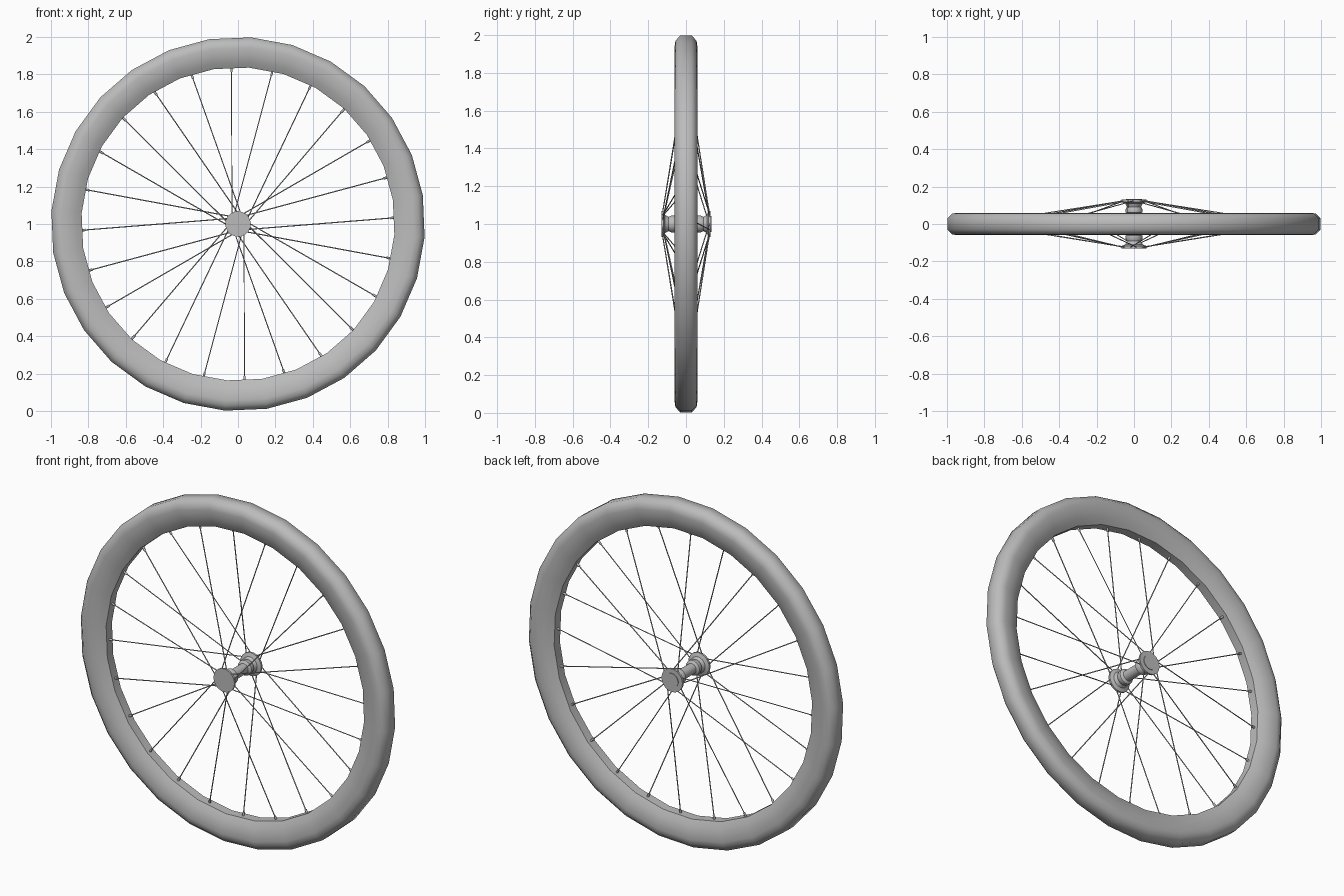
import bpy, bmesh, math
from mathutils import Vector

cube = bpy.data.objects.get("Cube")
if cube:
    bpy.data.objects.remove(cube)

CENTRE = Vector((0, 0, 1))

grey = bpy.data.materials.new("light_grey")
grey.use_nodes = True
grey.diffuse_color = (0.5, 0.5, 0.5, 1)
grey.node_tree.nodes["Principled BSDF"].inputs["Base Color"].default_value = (0.5, 0.5, 0.5, 1)


def finish(name, bm, angle):
    bmesh.ops.remove_doubles(bm, verts=bm.verts, dist=0.0001)
    bmesh.ops.recalc_face_normals(bm, faces=bm.faces)
    mesh = bpy.data.meshes.new(name)
    bm.to_mesh(mesh)
    bm.free()
    mesh.materials.append(grey)
    ob = bpy.data.objects.new(name, mesh)
    bpy.context.collection.objects.link(ob)
    bpy.ops.object.select_all(action='DESELECT')
    ob.select_set(True)
    bpy.context.view_layer.objects.active = ob
    bpy.ops.object.shade_smooth_by_angle(angle=math.radians(angle))


def polar(radius, angle, y):
    """Point around the axle, angle measured clockwise from the top."""
    return CENTRE + Vector((radius * math.sin(angle), y, radius * math.cos(angle)))


def lathe(name, profile, sides, phase=0, closed=False, angle=40):
    """Turn a (radius, y) profile around the axle."""
    bm = bmesh.new()
    rings = [[bm.verts.new(polar(r, math.radians(phase) + math.tau * i / sides, y))
              for r, y in profile] for i in range(sides)]
    n = len(profile)
    for i in range(sides):
        a, b = rings[i], rings[(i + 1) % sides]
        for j in range(n if closed else n - 1):
            k = (j + 1) % n
            bm.faces.new((a[j], a[k], b[k], b[j]))
    finish(name, bm, angle)


def rod(bm, start, end, radius, sides=6):
    axis = end - start
    turn = axis.to_track_quat('Z', 'Y').to_matrix().to_4x4()
    turn.translation = (start + end) / 2
    bmesh.ops.create_cone(bm, cap_ends=True, segments=sides, radius1=radius,
                          radius2=radius, depth=axis.length, matrix=turn)


# Tyre and deep rim as one ring, tapering towards the spokes
half = [(1.0, 0.03), (0.973, 0.056), (0.945, 0.06), (0.905, 0.056),
        (0.87, 0.045), (0.838, 0.027)]
ring = half + [(r, -y) for r, y in reversed(half)]
lathe("tyre_and_rim", ring, 28, phase=4, closed=True, angle=52)

# Hub: axle barrel, waisted necks and end flanges, with a low cap at the back
end = [(0.068, 0.13), (0.068, 0.118), (0.047, 0.11), (0.038, 0.092),
       (0.046, 0.075), (0.044, 0.062), (0.03, 0.052)]
hub = [(0, 0.134), (0.042, 0.134), (0.042, 0.13)] + end
hub += [(r, -y) for r, y in reversed(end)] + [(0, -0.13)]
lathe("hub", hub, 20, angle=35)

# Crossed spokes alternate between the flanges, each with a nipple at the rim
spokes, nipples = bmesh.new(), bmesh.new()
for i in range(24):
    angle = math.radians(15 * i - 2.3)
    side = -1 if i % 2 else 1
    lean = math.radians(-30 if i % 4 < 2 else 30)
    inner = polar(0.062, angle + lean, 0.124 * side)
    outer = polar(0.842, angle, 0)
    rod(spokes, inner, outer, 0.003)
    along = (outer - inner).normalized()
    rod(nipples, outer - along * 0.028, outer, 0.0065)
finish("spokes", spokes, 70)
finish("spoke_nipples", nipples, 70)
